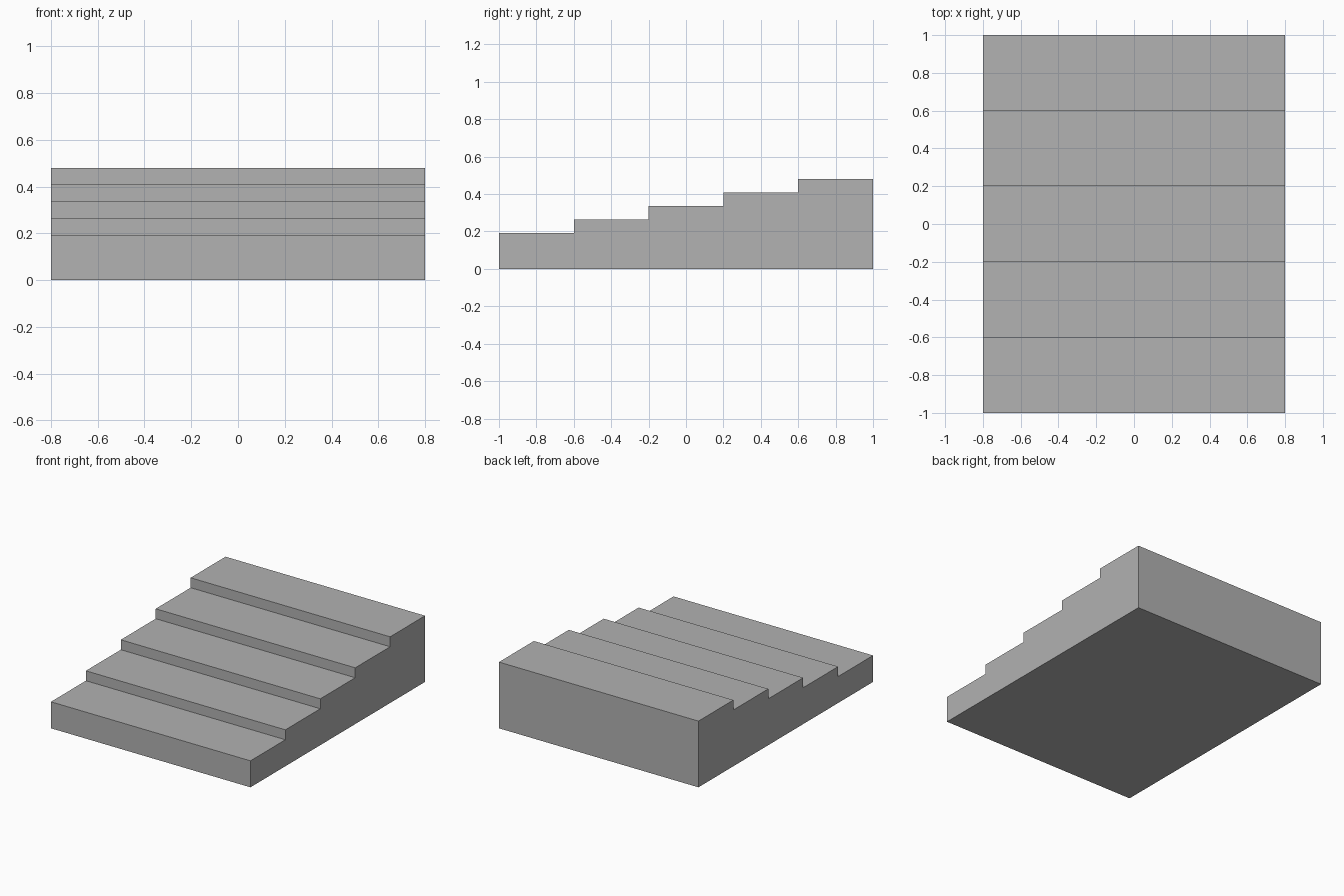
import bpy
import bmesh

if "Cube" in bpy.data.objects:
    bpy.data.objects.remove(bpy.data.objects["Cube"], do_unlink=True)

STEPS = 5
HALF_WIDTH = 0.8
DEPTH = 2.0 / STEPS
FIRST_HEIGHT = 0.192
RISE = 0.072

# Flat stone grey
grey = bpy.data.materials.new("stone_grey")
colour = (0.445, 0.445, 0.445, 1.0)
grey.use_nodes = True
grey.diffuse_color = colour
grey.node_tree.nodes["Principled BSDF"].inputs["Base Color"].default_value = colour

# Side profile: base line, then a riser and a tread per step
profile = [(1.0, 0.0), (-1.0, 0.0)]
for i in range(STEPS):
    front = -1.0 + i * DEPTH
    top = FIRST_HEIGHT + i * RISE
    profile += [(front, top), (front + DEPTH, top)]

# Extrude the profile across the width
bm = bmesh.new()
side = bm.faces.new([bm.verts.new((-HALF_WIDTH, y, z)) for y, z in profile])
extruded = bmesh.ops.extrude_face_region(bm, geom=[side], use_keep_orig=True)
moved = [v for v in extruded["geom"] if isinstance(v, bmesh.types.BMVert)]
bmesh.ops.translate(bm, verts=moved, vec=(2 * HALF_WIDTH, 0, 0))
bmesh.ops.recalc_face_normals(bm, faces=bm.faces[:])

mesh = bpy.data.meshes.new("wide_steps")
bm.to_mesh(mesh)
bm.free()
mesh.materials.append(grey)
steps = bpy.data.objects.new("wide_steps", mesh)
bpy.context.collection.objects.link(steps)
